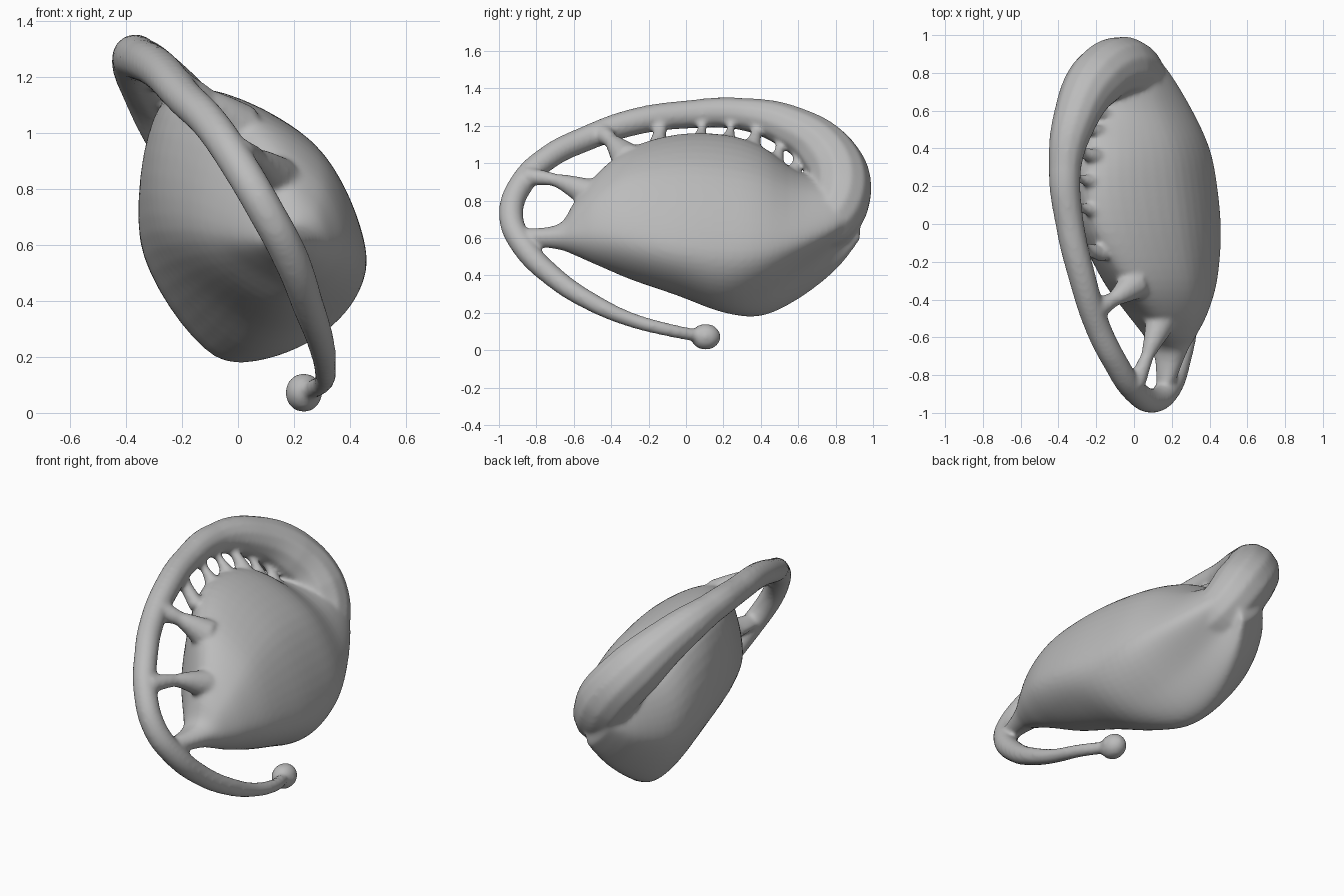
import bpy, bmesh
from mathutils import Vector

cube = bpy.data.objects.get("Cube")
if cube:
    bpy.data.objects.remove(cube)

grey = bpy.data.materials.new("plain_grey")
grey.use_nodes = True
colour = (0.5, 0.5, 0.5, 1)
grey.diffuse_color = colour
grey.node_tree.nodes["Principled BSDF"].inputs["Base Color"].default_value = colour
parts = []


def spline(a, b, c, d, t):
    """Catmull-Rom point between b and c."""
    return 0.5 * (2 * b + (c - a) * t + (2 * a - 5 * b + 4 * c - d) * t * t
                  + (3 * b - a - 3 * c + d) * t ** 3)


def add_mesh(name, bm):
    bmesh.ops.recalc_face_normals(bm, faces=bm.faces)
    mesh = bpy.data.meshes.new(name)
    bm.to_mesh(mesh)
    bm.free()
    obj = bpy.data.objects.new(name, mesh)
    bpy.context.collection.objects.link(obj)
    parts.append(obj)
    return obj


def add_tube(name, points):
    """Round tube through (x, y, z, radius) points."""
    curve = bpy.data.curves.new(name, "CURVE")
    curve.dimensions = "3D"
    curve.bevel_depth = 1
    curve.bevel_resolution = 4
    curve.resolution_u = 8
    curve.use_fill_caps = True
    line = curve.splines.new("BEZIER")
    line.bezier_points.add(len(points) - 1)
    for knot, (x, y, z, radius) in zip(line.bezier_points, points):
        knot.co = (x, y, z)
        knot.radius = radius
        knot.handle_left_type = knot.handle_right_type = "AUTO"
    obj = bpy.data.objects.new(name, curve)
    bpy.context.collection.objects.link(obj)
    bpy.context.view_layer.update()
    mesh = bpy.data.meshes.new_from_object(obj.evaluated_get(bpy.context.evaluated_depsgraph_get()))
    bpy.data.objects.remove(obj)
    bm = bmesh.new()
    bm.from_mesh(mesh)
    bmesh.ops.remove_doubles(bm, verts=bm.verts, dist=0.0005)
    add_mesh(name, bm)


# Bulging body: y, then apex, right, bottom and left (x, z) of each section
sections = [
    (-.86, (.16, .65), (.21, .61), (.17, .56), (.12, .6)),
    (-.68, (.18, .67), (.28, .62), (.2, .54), (.1, .61)),
    (-.59, (.15, .8), (.33, .62), (.2, .51), (.05, .62)),
    (-.47, (.08, .94), (.39, .63), (.19, .46), (-.04, .63)),
    (-.3, (-.05, 1.07), (.44, .6), (.1, .4), (-.16, .65)),
    (-.05, (-.19, 1.14), (.46, .56), (.05, .32), (-.27, .65)),
    (.2, (-.24, 1.14), (.44, .53), (-.02, .23), (-.33, .64)),
    (.4, (-.23, 1.08), (.4, .53), (-.08, .2), (-.35, .62)),
    (.6, (-.2, .94), (.31, .58), (-.1, .28), (-.33, .6)),
    (.8, (-.14, .9), (.19, .66), (-.06, .43), (-.24, .65)),
    (.93, (-.06, .86), (.08, .75), (0, .59), (-.13, .73)),
]


def ring(section, steps=8):
    y, *corners = section
    apex, right, bottom, left = [Vector((x, y, z)) for x, z in corners]

    def bulge(a, b, amount):
        edge = b - a
        return (a + b) / 2 + amount * Vector((-edge.z, 0, edge.x))

    shoulder = bulge(apex, right, 0.2)
    # The lower flank is full in front and flattens towards the back
    flank = bulge(right, bottom, 0.24 - 0.45 * max(0, y - 0.2))
    keys = [apex, shoulder, right, flank, bottom, left]
    n = len(keys)
    return [spline(keys[i - 1], keys[i], keys[(i + 1) % n], keys[(i + 2) % n], s / steps)
            for i in range(n) for s in range(steps)]


rings = [ring(s) for s in sections]
bm = bmesh.new()
loops = []
last = len(rings) - 1
for i in range(last):
    for s in range(4):
        a, b, c, d = (rings[max(0, min(last, i + k))] for k in (-1, 0, 1, 2))
        loops.append([bm.verts.new(spline(*p, s / 4)) for p in zip(a, b, c, d)])
loops.append([bm.verts.new(p) for p in rings[-1]])
for one, two in zip(loops, loops[1:]):
    for i in range(len(one)):
        bm.faces.new((one[i - 1], one[i], two[i], two[i - 1]))
bm.faces.new(loops[0])
bm.faces.new(loops[-1])
body = add_mesh("body", bm)

# Long arched rim, from the tail tip over the top and into the back
add_tube("arched_rim", [
    (.25, .08, .075, .034), (.305, -.1, .11, .036), (.31, -.3, .165, .04), (.295, -.5, .255, .05),
    (.25, -.7, .385, .058), (.185, -.87, .56, .066), (.1, -.935, .72, .066),
    (0, -.88, .89, .066), (-.1, -.73, 1.035, .066), (-.19, -.55, 1.125, .068),
    (-.275, -.28, 1.22, .073), (-.34, 0, 1.26, .076), (-.365, .3, 1.263, .087),
    (-.31, .56, 1.19, .12), (-.2, .76, 1.04, .155), (-.06, .83, .85, .165),
    (.03, .76, .69, .15), (.06, .6, .62, .1)])

# Struts bridging rim and body
add_tube("front_strut", [(.01, -.85, .93, .05), (.07, -.7, .91, .035), (.14, -.52, .84, .08)])
add_tube("middle_strut", [(-.2, -.45, 1.16, .06), (-.11, -.4, 1.12, .04), (.01, -.31, 1.02, .09)])
top_struts = [(-.14, -.31, 1.24, .036), (.085, -.35, 1.26, .024), (.24, -.36, 1.26, .022),
              (.375, -.35, 1.24, .028), (.5, -.32, 1.19, .022), (.59, -.28, 1.12, .02)]
for y, x, z, radius in top_struts:
    drop = 0.15 if y < .45 else 0.2
    add_tube("top_strut", [(x, y, z, .05), (x + .07, y, z - drop / 2, radius),
                           (x + .15, y - .02, z - drop, .045)])

# Rounded tail tip
bm = bmesh.new()
bmesh.ops.create_uvsphere(bm, u_segments=24, v_segments=16, radius=.07)
bmesh.ops.scale(bm, vec=(.95, 1.15, 1), verts=bm.verts)
bmesh.ops.translate(bm, vec=(.235, .105, .072), verts=bm.verts)
add_mesh("tail_tip", bm)

# Fuse everything into one soft skin
bpy.ops.object.select_all(action="DESELECT")
for part in parts:
    part.select_set(True)
bpy.context.view_layer.objects.active = body
bpy.ops.object.join()
body.name = "arched_shell"
body.data.materials.clear()
body.data.materials.append(grey)
remesh = body.modifiers.new("fuse", "REMESH")
remesh.mode = "VOXEL"
remesh.voxel_size = 0.012
remesh.use_smooth_shade = True
soften = body.modifiers.new("soften", "SMOOTH")
soften.factor = 0.5
soften.iterations = 10
